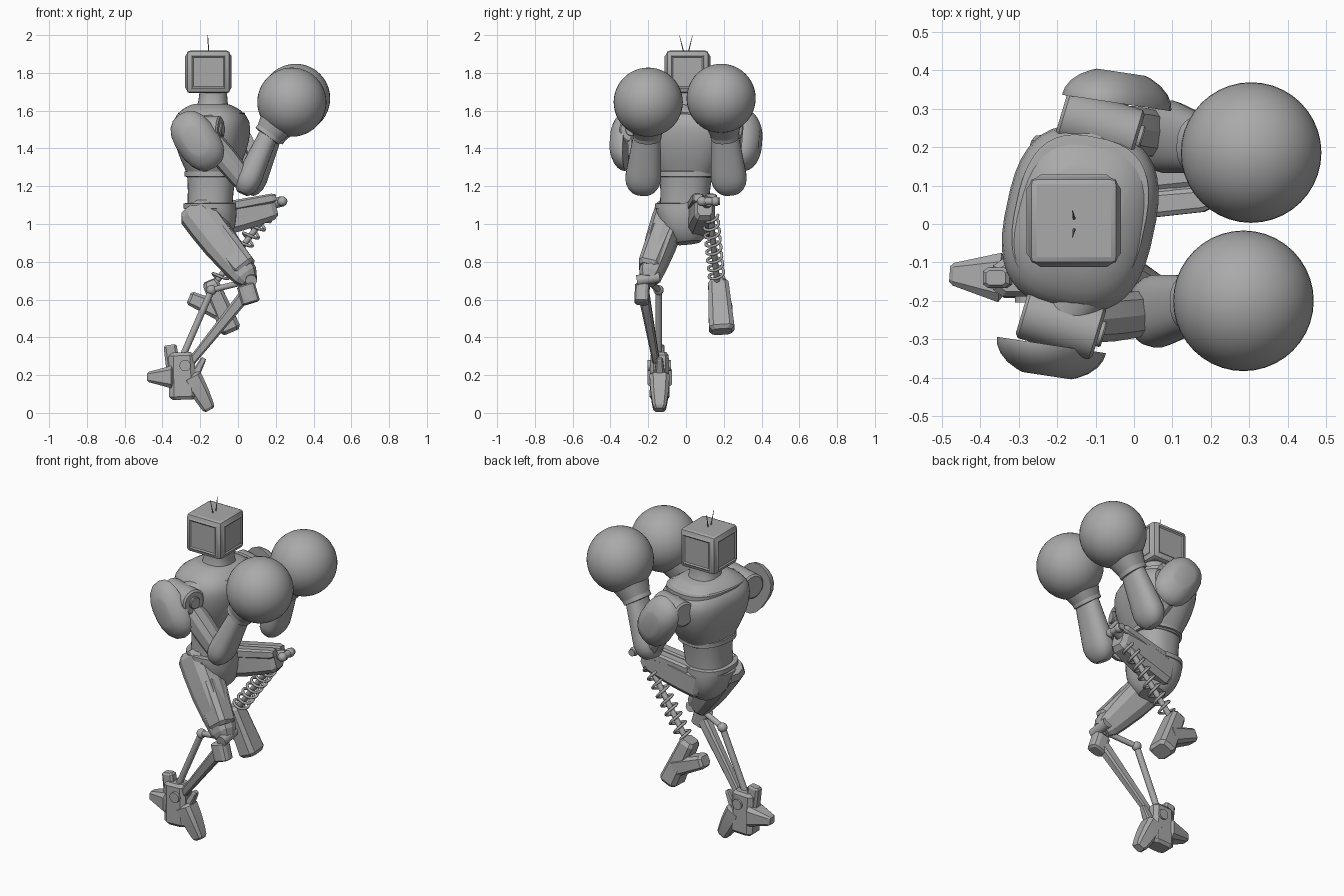
import bpy, bmesh, math
from mathutils import Vector, Matrix

cube = bpy.data.objects.get("Cube")
if cube:
    bpy.data.objects.remove(cube)

grey = bpy.data.materials.new("plain grey")
grey.use_nodes = True
shade = (.4, .4, .4, 1)
grey.diffuse_color = shade
grey.node_tree.nodes["Principled BSDF"].inputs["Base Color"].default_value = shade


def finish(name, bm, angle=35):
    bmesh.ops.recalc_face_normals(bm, faces=bm.faces)
    mesh = bpy.data.meshes.new(name)
    bm.to_mesh(mesh)
    bm.free()
    mesh.materials.append(grey)
    part = bpy.data.objects.new(name, mesh)
    bpy.context.collection.objects.link(part)
    bpy.ops.object.select_all(action="DESELECT")
    part.select_set(True)
    bpy.context.view_layer.objects.active = part
    bpy.ops.object.shade_smooth_by_angle(angle=math.radians(angle))


def skin(bm, rings):
    # Join equal rings of points into a capped skin
    loops = [[bm.verts.new(point) for point in ring] for ring in rings]
    for lower, upper in zip(loops, loops[1:]):
        for i in range(len(lower)):
            j = (i + 1) % len(lower)
            bm.faces.new((lower[i], lower[j], upper[j], upper[i]))
    bm.faces.new(loops[0])
    bm.faces.new(loops[-1])


def across(axis):
    # Two directions square to an axis, the first as sideways as possible
    ref = Vector((0, 1, 0)) if abs(axis.y) < .8 else Vector((1, 0, 0))
    side = (ref - axis * ref.dot(axis)).normalized()
    return side, axis.cross(side)


def oval(sides, power):
    # Unit superellipse; a higher power is squarer
    for i in range(sides):
        turn = math.tau * (i + .5) / sides
        c, s = math.cos(turn), math.sin(turn)
        yield math.copysign(abs(c) ** (2 / power), c), math.copysign(abs(s) ** (2 / power), s)


def limb(name, start, end, width, depth=None, taper=1, swell=0, cap=.75,
         sides=16, power=2.4, turn=0, rings=6, rule=None):
    # Tapered, swelling part along an axis with chamfered ends, or with a size rule of its own
    start, end, depth = Vector(start), Vector(end), depth or width
    axis = (end - start).normalized()
    spin = Matrix.Rotation(math.radians(turn), 3, axis)
    side, deep = (spin @ v for v in across(axis))
    layers = []
    for i in range(rings + 1):
        t = (1 - math.cos(math.pi * i / rings)) / 2
        if rule:
            size = rule(t)
        else:
            size = 1 + (taper - 1) * t + swell * math.sin(math.pi * t)
            size *= cap if i in (0, rings) else 1
        centre = start.lerp(end, t)
        layers.append([centre + side * u * width * size + deep * v * depth * size
                       for u, v in oval(sides, power)])
    bm = bmesh.new()
    skin(bm, layers)
    finish(name, bm, 35 if sides > 12 else 18)


def rod(name, start, end, radius):
    limb(name, start, end, radius, power=2, cap=1, rings=1)


def block(name, start, end, width, depth, taper=1, swell=0):
    limb(name, start, end, width, depth, taper, swell, sides=8, power=4)


def ball(name, centre, radius):
    bm = bmesh.new()
    bmesh.ops.create_uvsphere(bm, u_segments=40, v_segments=24, radius=radius,
                              matrix=Matrix.Translation(centre))
    finish(name, bm)


def bust(t):
    # Widens up to the shoulders, then rounds over to the neck
    rise = .6 + .4 * math.sin(min(t / .7, 1) * math.pi / 2)
    return rise * math.sqrt(1 - (max(t - .7, 0) / .35) ** 2)


def dome(t):
    return math.sqrt(1 - .8 * t * t)


def club(t):
    # Rounded at the elbow, slimming to the wrist
    return math.sqrt(1 - (max(.3 - t, 0) / .33) ** 2) * (1.1 - .35 * t)


# Boxy head: sloping frame and sunken screen on every upright side
bm = bmesh.new()
bmesh.ops.create_cube(bm, size=1, matrix=Matrix.Translation((-.157, .008, 1.805))
                      @ Matrix.Diagonal((.23, .225, .225, 1)))
bmesh.ops.bevel(bm, geom=bm.edges[:], offset=.018, segments=2, affect="EDGES", profile=.5)
screens = [f for f in bm.faces if f.calc_area() > .03 and abs(f.normal.z) < .5]
bmesh.ops.inset_individual(bm, faces=screens, thickness=.015, depth=.008)
bmesh.ops.inset_individual(bm, faces=screens, thickness=.01, depth=-.006)
finish("head", bm, 20)
for sign, side in ((-1, "right"), (1, "left")):
    limb(side + "_antenna", (-.155, sign * .01, 1.9), (-.16, sign * .035, 2), .004, taper=.3, sides=6)

# Torso, with the shoulders turned a little
limb("neck", (-.135, .01, 1.58), (-.13, .01, 1.72), .11, .1, taper=.75, swell=-.1, sides=32)
limb("chest", (-.14, 0, 1.25), (-.14, .02, 1.63), .24, .195, sides=40, power=2.7, turn=-12, rings=16, rule=bust)
limb("collar_band", (-.14, .02, 1.56), (-.14, .02, 1.59), .21, .17, cap=.95, sides=40, power=2.7, turn=-12)
limb("chest_rim", (-.14, 0, 1.25), (-.14, 0, 1.28), .16, .14, cap=.95, sides=40, turn=-10)
limb("abdomen", (-.15, -.01, 1.06), (-.14, 0, 1.28), .13, .12, taper=1.1, swell=-.04, cap=1, sides=40)
limb("belt", (-.15, -.01, 1.08), (-.15, -.01, 1.11), .155, .14, cap=.93, sides=40)
limb("pelvis", (-.15, -.01, 1.09), (-.12, .01, .9), .15, .14, sides=40, rings=10, rule=dome)

# Arms: the left one swings further forward
for sign, side in ((-1, "right"), (1, "left")):
    shoulder = Vector((-.14 + sign * .05, sign * .255, 1.5))
    socket = Vector((-.13, sign * .15, 1.5))
    pad = Vector((-.13 + sign * .085, sign * .315, 1.44))
    elbow = Vector((.06 + sign * .015, sign * .23, 1.21))
    wrist = Vector((.175 + sign * .01, sign * .205, 1.48))
    glove = Vector((.295 + sign * .01, sign * .193 - .007, 1.655 + sign * .01))
    roll = Vector((.1, -.03, 0))
    limb(side + "_shoulder_barrel", shoulder - roll, shoulder + roll, .073, cap=.85, sides=28, power=2, rings=8)
    limb(side + "_shoulder_hub", shoulder + roll * .5, shoulder + roll * 1.12, .035, cap=.9, sides=14, power=2)
    limb(side + "_shoulder_socket", socket, shoulder, .09, taper=.7, sides=24)
    rod(side + "_pad_mount", shoulder, pad, .035)
    limb(side + "_shoulder_pad", pad, pad + Vector((sign * .012, sign * .08, 0)), .115, .17,
         sides=18, turn=sign * -35, rule=dome)
    limb(side + "_upper_arm", shoulder, elbow, .055, swell=.2, sides=10)
    limb(side + "_forearm", elbow - (wrist - elbow) * .18, wrist, .095, .068, sides=24, rings=12, rule=club)
    limb(side + "_cuff_ring", wrist.lerp(glove, -.1), wrist.lerp(glove, .1), .076, cap=.9, sides=28)
    limb(side + "_glove_cuff", wrist, glove, .075, taper=1.9, cap=1, sides=28)
    ball(side + "_glove", glove, .183)

# Standing leg: armoured thigh, knee, shin blade and rear piston
knee, ankle = Vector((.06, -.2, .7)), Vector((-.28, -.15, .23))
elbow_joint = Vector((-.14, -.145, .65))
limb("right_thigh", (-.24, -.07, 1.09), knee, .085, .1, taper=.65, swell=.15, sides=10, power=2.8)
block("right_thigh_guard", (-.12, -.12, .96), (.04, -.2, .76), .07, .08, taper=.85)
rod("right_knee_axle", knee + Vector((.01, -.06, 0)), knee + Vector((.01, .06, .02)), .03)
limb("right_knee_block", (.04, -.23, .68), (.07, -.235, .58), .04, .05, sides=12, power=3)
block("right_shin", (.05, -.225, .64), ankle, .03, .035, taper=.6)
rod("right_rear_piston", elbow_joint, (-.31, -.145, .26), .018)
rod("right_knee_link", elbow_joint, knee, .016)
ball("right_link_joint", elbow_joint, .027)

# Planted foot, toe down
foot_y = -.14
block("right_foot_body", (-.3, foot_y, .32), (-.29, foot_y, .07), .05, .07, taper=1.1)
block("right_toe", (-.25, foot_y, .2), (-.15, foot_y, .015), .055, .055, taper=.6, swell=.1)
block("right_heel", (-.34, foot_y, .19), (-.48, foot_y + .01, .19), .07, .065, taper=.4)
block("right_ankle_hook", (-.34, foot_y, .22), (-.36, foot_y, .36), .03, .04, taper=.9)
block("right_instep", (-.25, foot_y, .16), (-.18, foot_y, .29), .035, .03, taper=.5)
rod("right_ankle_axle", ankle + Vector((0, -.055, .02)), ankle + Vector((0, .07, .02)), .03)

# Raised leg: thigh slab, top rails and knee fork
hip, lift = Vector((-.17, .07, 1)), Vector((.235, .12, 1.12))
block("left_thigh", hip, (.2, .1, 1.09), .072, .085, taper=.75, swell=.1)
for sign, side in ((-1, "inner"), (1, "outer")):
    shift = Vector((0, sign * .035, 0))
    block("left_thigh_rail_" + side, Vector((-.12, .07, 1.08)) + shift, Vector((.2, .1, 1.14)) + shift,
          .038, .03, taper=.85)
    ball("left_knee_knob_" + side, lift + shift, .026)
rod("left_knee_stem", (.15, .1, 1.1), lift, .028)
rod("left_knee_axle", lift - Vector((0, .05, 0)), lift + Vector((0, .06, 0)), .02)

# Coil-spring shin
top, low = Vector((.18, .125, 1.09)), Vector((-.14, .168, .66))
rod("left_shin_rod", top, low, .016)
axis = (low - top).normalized()
side, deep = across(axis)
steps, turns = 140, 8
coil = []
for i in range(steps + 1):
    angle = math.tau * turns * i / steps
    out = side * math.cos(angle) + deep * math.sin(angle)
    centre = top.lerp(low, .1 + .8 * i / steps) + out * .04
    coil.append([centre + out * u * .008 + axis * v * .008 for u, v in oval(6, 2)])
bm = bmesh.new()
skin(bm, coil)
finish("left_shin_spring", bm, 70)

# Hanging foot: long sloping toe plate and a short heel wedge
block("left_toe", (-.15, .17, .7), (-.035, .19, .43), .055, .045, taper=1.3)
block("left_heel", (-.07, .185, .53), (-.26, .185, .61), .065, .055, taper=.7)
